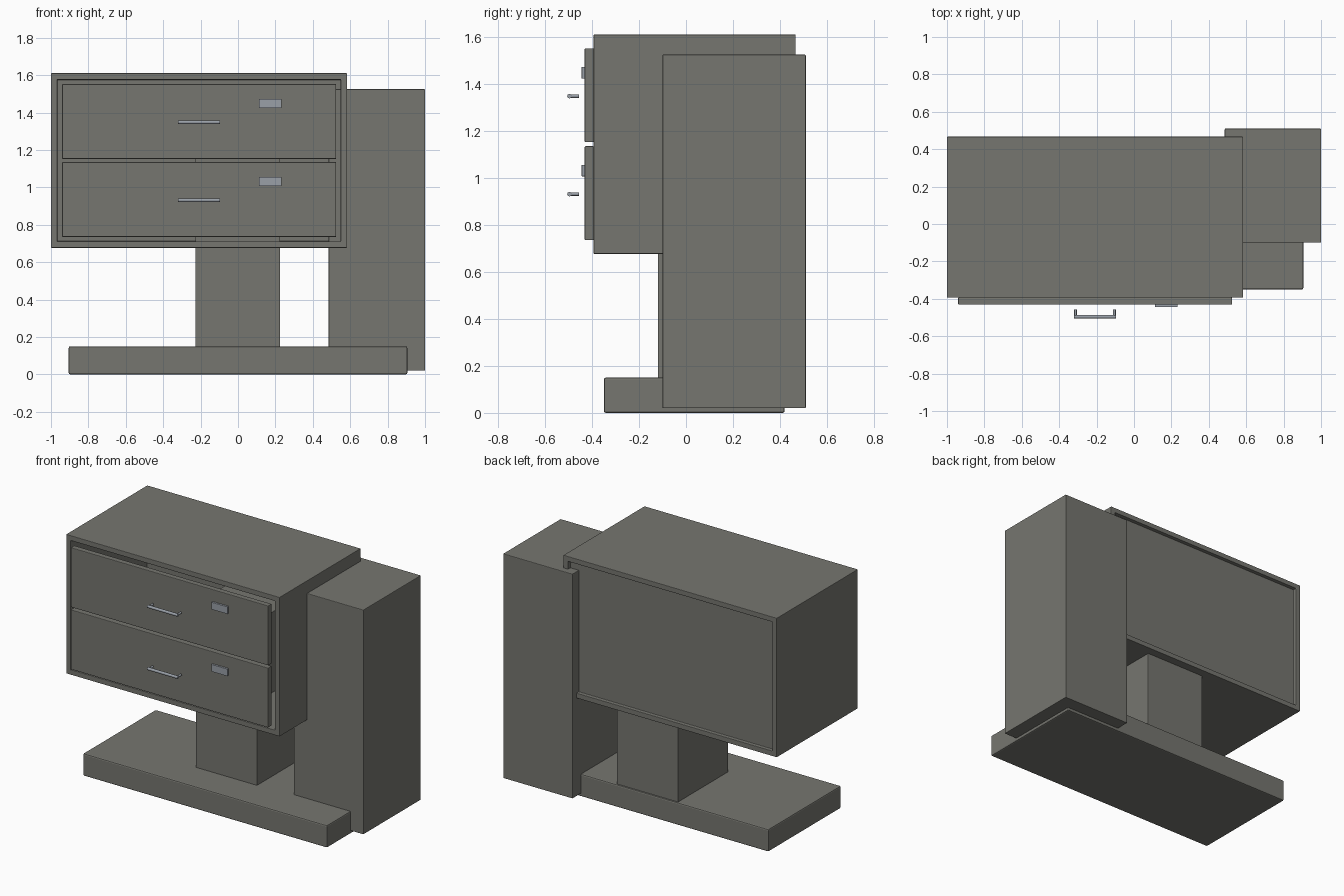
import bpy
import bmesh
from mathutils import Vector

if "Cube" in bpy.data.objects:
    bpy.data.objects.remove(bpy.data.objects["Cube"], do_unlink=True)


def make_material(name, color):
    mat = bpy.data.materials.new(name)
    mat.use_nodes = True
    mat.diffuse_color = color
    mat.node_tree.nodes["Principled BSDF"].inputs["Base Color"].default_value = color
    return mat


body_grey = make_material("warm grey", (0.18, 0.18, 0.16, 1))
metal = make_material("pale steel", (0.32, 0.35, 0.39, 1))


def add_object(name, bm, mat, bevel):
    mesh = bpy.data.meshes.new(name)
    bm.to_mesh(mesh)
    bm.free()
    mesh.materials.append(mat)
    obj = bpy.data.objects.new(name, mesh)
    bpy.context.collection.objects.link(obj)
    if bevel:
        mod = obj.modifiers.new("soft edges", "BEVEL")
        mod.width = bevel
        mod.segments = 2
    return obj


def box_mesh(low, high):
    low, high = Vector(low), Vector(high)
    bm = bmesh.new()
    bmesh.ops.create_cube(bm, size=1)
    for v in bm.verts:
        v.co = (low + high) / 2 + v.co * (high - low)
    return bm


def box(name, low, high, mat=body_grey, bevel=0.004):
    return add_object(name, box_mesh(low, high), mat, bevel)


def recess(bm, direction, rim, depth):
    """Sink the face looking in the given direction, leaving a rim."""
    bm.normal_update()
    face = max(bm.faces, key=lambda f: f.normal.dot(direction) * f.calc_area())
    bmesh.ops.inset_individual(bm, faces=[face], thickness=rim)
    inner = bmesh.ops.extrude_discrete_faces(bm, faces=[face])["faces"][0]
    bmesh.ops.translate(bm, verts=inner.verts, vec=-direction * depth)


# Foot, pedestal and side tower
box("base_plate", (-0.905, -0.35, 0), (0.905, 0.42, 0.15), bevel=0.008)
box("pedestal", (-0.228, -0.12, 0.14), (0.225, 0.41, 1.25), bevel=0.002)
box("side_tower", (0.485, -0.10, 0.02), (1, 0.51, 1.525))

# Cabinet shell, open at the front and shallowly recessed at the back
shell = box_mesh((-1, -0.393, 0.677), (0.583, 0.467, 1.61))
recess(shell, Vector((0, -1, 0)), 0.048, 0.81)
recess(shell, Vector((0, 1, 0)), 0.048, 0.025)
add_object("cabinet_shell", shell, body_grey, 0.003)


def handle(name, z):
    """Round bar with two short posts pointing back to the drawer."""
    curve = bpy.data.curves.new(name, "CURVE")
    curve.dimensions = "3D"
    curve.bevel_depth = 0.01
    curve.bevel_resolution = 2
    curve.use_fill_caps = True
    left, right, front, back = -0.313, -0.105, -0.496, -0.456
    paths = [[(left - 0.008, front, z), (right + 0.008, front, z)],
             [(left, front, z), (left, back, z)],
             [(right, front, z), (right, back, z)]]
    for path in paths:
        spline = curve.splines.new("POLY")
        spline.points.add(len(path) - 1)
        for point, co in zip(spline.points, path):
            point.co = (*co, 1)
            point.radius = 1 if path is paths[0] else 0.75
    curve.materials.append(metal)
    obj = bpy.data.objects.new(name, curve)
    bpy.context.collection.objects.link(obj)


# Two drawer fronts with handles and label plates
for level, z in (("lower", 0.735), ("upper", 1.152)):
    box(level + "_drawer", (-0.94, -0.431, z), (0.525, -0.393, z + 0.4))
    handle(level + "_handle", z + 0.196)
    box(level + "_label_plate", (0.112, -0.444, z + 0.272),
        (0.232, -0.43, z + 0.32), metal, 0.001)
